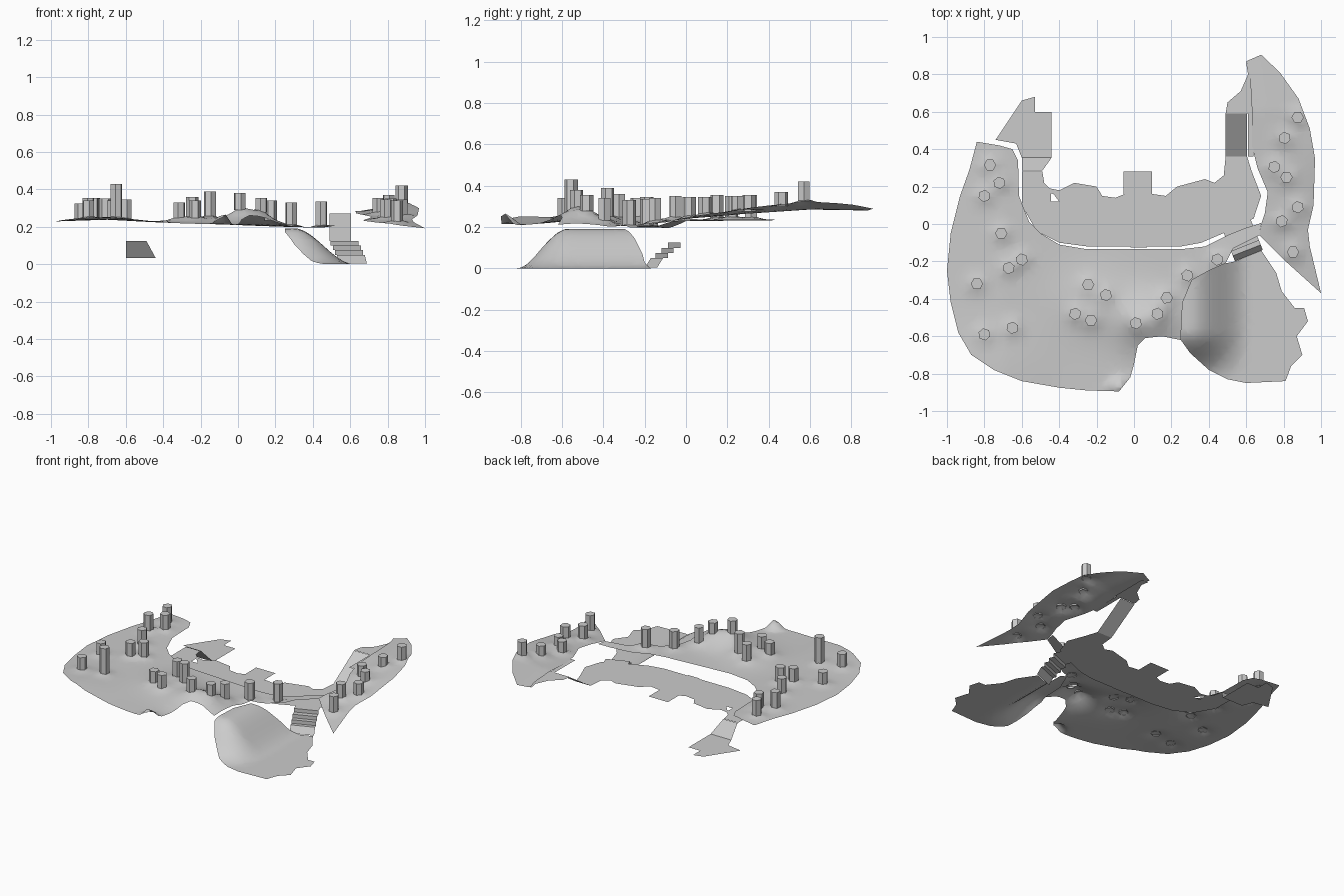
import bpy, bmesh, math
from mathutils import Vector

if "Cube" in bpy.data.objects:
    bpy.data.objects.remove(bpy.data.objects["Cube"])


def interp(x, pts):
    if x <= pts[0][0]:
        return pts[0][1]
    for (a, p), (b, q) in zip(pts, pts[1:]):
        if x <= b:
            u = (x - a) / (b - a)
            return p + (q - p) * u
    return pts[-1][1]


def smoothstep(a, b, x):
    u = min(1, max(0, (x - a) / (b - a)))
    return u * u * (3 - 2 * u)


def bump(x, y, cx, cy, sx, sy):
    return math.exp(-((x - cx) / sx) ** 2 - ((y - cy) / sy) ** 2)


def finish(name, bm, smooth=False):
    for f in bm.faces:
        f.smooth = smooth
    me = bpy.data.meshes.new(name)
    bm.to_mesh(me)
    bm.free()
    ob = bpy.data.objects.new(name, me)
    bpy.context.collection.objects.link(ob)
    return ob


def sheet(name, loops, height, step=None):
    """Fill outline loops, optionally cut on a grid, then lift by height(x, y)."""
    bm = bmesh.new()
    for loop in loops:
        vs = [bm.verts.new((x, y, 0)) for x, y in loop]
        for i, v in enumerate(vs):
            bm.edges.new((v, vs[(i + 1) % len(vs)]))
    bmesh.ops.triangle_fill(bm, use_beauty=True, edges=bm.edges[:], normal=(0, 0, 1))
    if step:
        for axis in (Vector((1, 0, 0)), Vector((0, 1, 0))):
            for i in range(int(-1 / step), int(1 / step) + 1):
                bmesh.ops.bisect_plane(bm, geom=bm.verts[:] + bm.edges[:] + bm.faces[:],
                                       dist=1e-5, plane_co=axis * (i * step + 0.003), plane_no=axis)
    else:
        bmesh.ops.dissolve_limit(bm, angle_limit=0.01, verts=bm.verts[:], edges=bm.edges[:])
    for v in bm.verts:
        v.co.z = height(v.co.x, v.co.y)
    for f in bm.faces:
        f.normal_update()
        if f.normal.z < 0:
            f.normal_flip()
    return finish(name, bm, bool(step))


def strip(name, profile, origin, along, out, width):
    """Extrude a (distance, z) profile sideways: ramps and stairs."""
    bm = bmesh.new()
    o, a, n = Vector((*origin, 0)), Vector((*along, 0)).normalized(), Vector((*out, 0)).normalized()
    rows = [[bm.verts.new(o + n * d + a * s * width / 2 + Vector((0, 0, z))) for s in (-1, 1)]
            for d, z in profile]
    for p, q in zip(rows, rows[1:]):
        bm.faces.new((p[0], q[0], q[1], p[1]))
    bmesh.ops.recalc_face_normals(bm, faces=bm.faces[:])
    if sum(f.normal.z for f in bm.faces) < 0:
        bmesh.ops.reverse_faces(bm, faces=bm.faces[:])
    return finish(name, bm)


# Posts: x, y, top z
main_posts = [(-.77, .315, .355), (-.72, .22, .35), (-.80, .15, .355), (-.71, -.05, .35),
              (-.60, -.19, .345), (-.67, -.235, .34), (-.84, -.32, .325), (-.80, -.59, .34),
              (-.65, -.555, .43), (-.245, -.325, .36), (-.15, -.38, .39), (-.315, -.48, .33),
              (-.23, -.515, .34), (.01, -.53, .38), (.125, -.48, .355), (.175, -.395, .34),
              (.285, -.275, .33), (.445, -.19, .335)]
right_posts = [(.875, .57, .42), (.805, .46, .37), (.75, .305, .355), (.815, .25, .35),
               (.875, .09, .345), (.79, .015, .345), (.85, -.15, .34)]


def main_ground(x, y):
    z = interp(x, [(-1, .228), (-.7, .238), (-.4, .222), (-.1, .212), (.25, .2), (.45, .195), (.7, .235)])
    z += .014 * smoothstep(.4, .8, -y) * smoothstep(.3, .7, -x)
    z += .078 * bump(x, y, .07, -.52, .15, .14)
    z += .03 * bump(x, y, -.2, -.42, .2, .17)
    return z + .06 * bump(x, y, -.08, -.87, .04, .04)


def right_ground(x, y):
    z = interp(y, [(-.37, .192), (0, .24), (.3, .265), (.6, .285), (.9, .28)])
    inner = interp(y, [(0, .74), (.5, .68), (.9, .6)])
    return z + .035 * smoothstep(-.15, .5, y) * smoothstep(inner, inner + .24, x)


def beach_ground(x, y):
    return .192 * (1 - smoothstep(.3, .62, x)) * (1 - smoothstep(.57, .83, -y))


def with_flares(ground, posts):
    return lambda x, y: ground(x, y) + sum(.02 * bump(x, y, px, py, .045, .045) for px, py, _ in posts)


# Main upper terrain, including the narrow bridge to the right
sheet("main_terrain", [[
    (-.84, .44), (-.72, .42), (-.65, .40), (-.62, .34), (-.615, .15), (-.56, .01), (-.5, -.05),
    (-.4, -.11), (-.25, -.135), (.25, -.135), (.38, -.12), (.5, -.06), (.6, -.02), (.68, .005),
    (.67, -.06), (.53, -.13), (.49, -.21), (.4, -.25), (.31, -.3), (.26, -.42), (.25, -.62),
    (.15, -.6), (.06, -.61), (.02, -.65), (0, -.75), (-.02, -.82), (-.08, -.895), (-.25, -.89),
    (-.4, -.875), (-.6, -.84), (-.75, -.78), (-.87, -.7), (-.94, -.58), (-.98, -.42), (-1, -.25),
    (-.98, -.05), (-.93, .15), (-.88, .29)]], with_flares(main_ground, main_posts), .035)

# Right upper terrain
sheet("right_terrain", [[
    (.6, .87), (.68, .905), (.78, .81), (.88, .67), (.94, .51), (.968, .35), (.96, .1), (.93, -.03),
    (.94, -.12), (1, -.37), (.9, -.28), (.8, -.19), (.67, -.06), (.68, 0), (.7, .06), (.715, .17),
    (.66, .3), (.63, .42), (.63, .62), (.62, .8)]], with_flares(right_ground, right_posts), .035)

# Beach sloping down to the ground
sheet("beach", [[
    (.25, -.62), (.26, -.42), (.31, -.3), (.4, -.25), (.49, -.21), (.54, -.2), (.68, -.14),
    (.76, -.26), (.79, -.36), (.86, -.45), (.91, -.45), (.93, -.52), (.87, -.6), (.9, -.7),
    (.84, -.76), (.81, -.84), (.6, -.85), (.5, -.83), (.4, -.78), (.3, -.69)]], beach_ground, .035)

# Lower plaza with a small square hole
flat = lambda z: (lambda x, y: z)
sheet("plaza", [[
    (-.6, .28), (-.49, .28), (-.48, .22), (-.45, .19), (-.4, .18), (-.32, .22), (-.2, .2),
    (-.17, .15), (-.1, .14), (-.05, .16), (.1, .16), (.17, .15), (.23, .2), (.38, .24), (.43, .22),
    (.48, .26), (.49, .36), (.605, .36), (.63, .28), (.68, .15), (.64, .03), (.5, -.04), (.36, -.1),
    (.25, -.12), (-.25, -.12), (-.4, -.1), (-.52, -.04), (-.6, .1)],
    [(-.445, .165), (-.43, .16), (-.4, .12), (-.445, .12)]], flat(.125))
sheet("plaza_pad", [[(-.055, .16), (.095, .16), (.095, .28), (-.055, .28)]], flat(.125))
sheet("plaza_walk", [[(-.02, -.125), (.07, -.125), (.07, .16), (-.02, .16)]], flat(.127))

# Left ramp (widening downwards) and landing
sheet("left_ramp", [[(-.6, .285), (-.49, .285), (-.44, .355), (-.6, .355)]],
      lambda x, y: .125 - (y - .285) / .07 * .092)
sheet("left_landing", [[(-.6, .355), (-.44, .355), (-.44, .6), (-.53, .6), (-.53, .68), (-.6, .66),
                        (-.74, .45), (-.63, .43)]], flat(.033))

# Right ramp and landing
strip("right_ramp", [(0, .125), (.23, .272)], (.547, .36), (1, 0), (0, 1), .115)
sheet("right_landing", [[(.49, .59), (.65, .59), (.65, .85), (.6, .86), (.61, .8), (.57, .71),
                         (.5, .65)]], flat(.274))
sheet("right_landing_path", [[(.61, .36), (.64, .36), (.64, .6), (.61, .6)]], flat(.272))

# Stairs from plaza to beach, passing under the bridge
strip("stairs", [(-.05, .125), (.04, .125), (.04, .1), (.075, .1), (.075, .075), (.105, .075),
                 (.105, .05), (.13, .05), (.16, .005)], (.555, -.02), (.93, .37), (.37, -.93), .16)


# Six-sided posts, open at the bottom
def post(name, x, y, base, top, turn):
    bm = bmesh.new()
    ring = [(x + .033 * math.cos(turn + i * math.tau / 6), y + .033 * math.sin(turn + i * math.tau / 6))
            for i in range(6)]
    lo = [bm.verts.new((px, py, base)) for px, py in ring]
    hi = [bm.verts.new((px, py, top)) for px, py in ring]
    for i in range(6):
        j = (i + 1) % 6
        bm.faces.new((lo[i], lo[j], hi[j], hi[i]))
    bm.faces.new(hi)
    finish(name, bm)


for group, ground, posts in (("main", main_ground, main_posts), ("right", right_ground, right_posts)):
    for k, (x, y, top) in enumerate(posts):
        post(f"{group}_post_{k + 1}", x, y, ground(x, y) + .008, top, k * .7)
